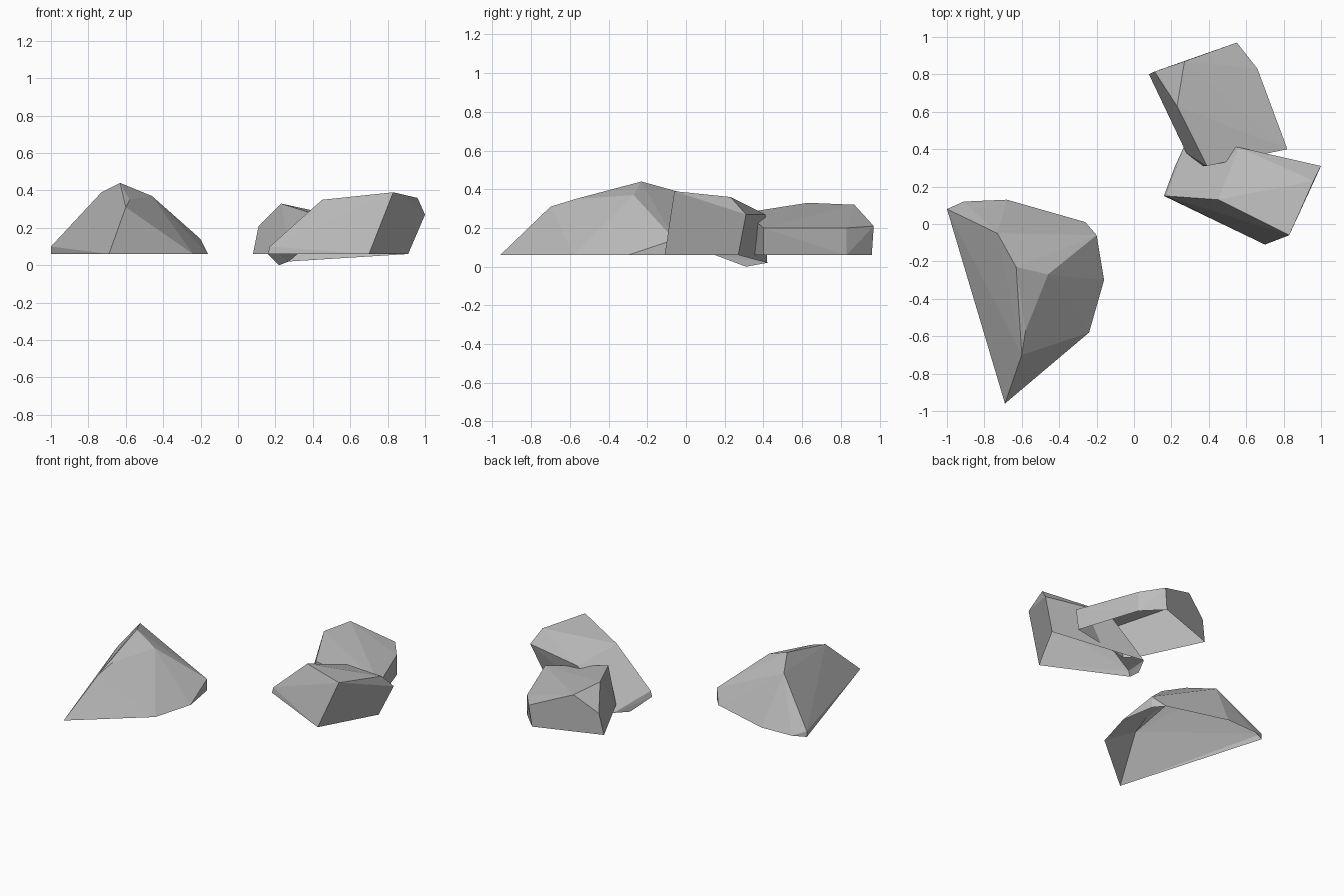
import bpy
import bmesh
from math import radians
from mathutils import Vector

cube = bpy.data.objects.get("Cube")
if cube:
    bpy.data.objects.remove(cube, do_unlink=True)

GROUND = 0.06


def make_material(name, colour):
    material = bpy.data.materials.new(name)
    material.use_nodes = True
    material.diffuse_color = colour
    material.node_tree.nodes["Principled BSDF"].inputs["Base Color"].default_value = colour
    return material


def make_rock(name, footprint, crest, material):
    """Wrap a faceted shell over a ground outline and raised corners, open underneath."""
    bm = bmesh.new()
    corners = [Vector((x, y, GROUND)) for x, y in footprint]
    corners += [Vector(corner) for corner in crest]
    for corner in corners:
        bm.verts.new(corner)
    hull = bmesh.ops.convex_hull(bm, input=bm.verts)
    # Drop interior leftovers and the underside
    unused = {v for v in hull["geom_interior"] + hull["geom_unused"]
              if isinstance(v, bmesh.types.BMVert)}
    bmesh.ops.delete(bm, geom=list(unused), context="VERTS")
    bm.normal_update()
    underside = [face for face in bm.faces if face.normal.z < -0.7]
    bmesh.ops.delete(bm, geom=underside, context="FACES")
    # Join nearly level neighbours into broad facets
    bmesh.ops.dissolve_limit(bm, angle_limit=radians(2),
                             verts=bm.verts, edges=bm.edges)
    mesh = bpy.data.meshes.new(name)
    bm.to_mesh(mesh)
    bm.free()
    mesh.materials.append(material)
    rock = bpy.data.objects.new(name, mesh)
    bpy.context.collection.objects.link(rock)
    return rock


stone = make_material("grey stone", (0.5, 0.5, 0.5, 1.0))

# Tall pointed boulder
make_rock(
    "pointed_boulder",
    footprint=[(-1, .08), (-.69, -.96), (-.24, -.58), (-.16, -.3),
               (-.2, -.06), (-.26, .01), (-.68, .13), (-.91, .12)],
    crest=[(-1, .08, .1), (-.2, -.06, .14), (-.6, -.7, .31), (-.58, -.57, .35),
           (-.63, -.23, .44), (-.46, -.27, .37), (-.42, -.1, .26), (-.73, -.05, .39)],
    material=stone)

# Front slab with a lip dipping below ground level at its rear left
make_rock(
    "front_slab",
    footprint=[(.16, .15), (.7, -.11), (.91, .27)],
    crest=[(.17, .15, .1), (.45, .13, .35), (.83, -.06, .39), (.96, .23, .36),
           (1, .31, .27), (.56, .41, .27), (.22, .31, 0), (.27, .42, .02)],
    material=stone)

# Low block at the back, partly buried in the front slab
make_rock(
    "back_block",
    footprint=[(.08, .8), (.53, .96), (.66, .83), (.8, .4), (.35, .31), (.28, .38)],
    crest=[(.11, .815, .21), (.23, .63, .33), (.27, .87, .32), (.55, .97, .21),
           (.66, .83, .2), (.82, .4, .2), (.39, .31, .28)],
    material=stone)
